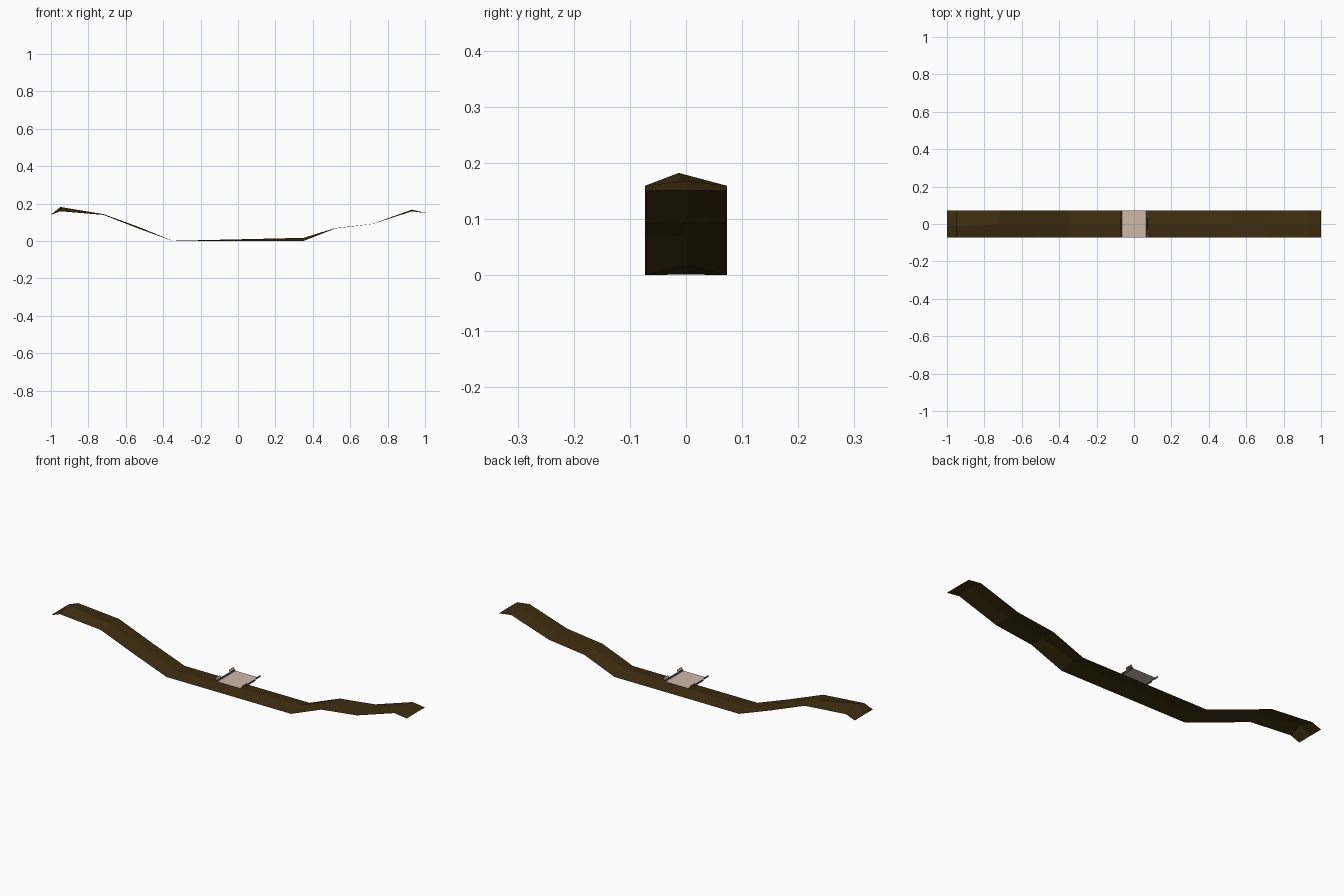
import bpy

if "Cube" in bpy.data.objects:
    bpy.data.objects.remove(bpy.data.objects["Cube"])


def material(name, rgb):
    m = bpy.data.materials.new(name)
    m.diffuse_color = (*rgb, 1)
    m.use_nodes = True
    m.node_tree.nodes["Principled BSDF"].inputs["Base Color"].default_value = m.diffuse_color
    return m


BROWN = material("dark brown leather", (0.048, 0.027, 0.005))
BEIGE = material("pale beige", (0.62, 0.48, 0.39))
GREY = material("dark grey metal", (0.085, 0.075, 0.062))


def sheet(name, rows, mat):
    """Open surface lofted through equal-length rows of points."""
    n = len(rows[0])
    verts = [p for row in rows for p in row]
    faces = [(i * n + j, (i + 1) * n + j, (i + 1) * n + j + 1, i * n + j + 1)
             for i in range(len(rows) - 1) for j in range(n - 1)]
    me = bpy.data.meshes.new(name)
    me.from_pydata(verts, [], faces)
    me.materials.append(mat)
    ob = bpy.data.objects.new(name, me)
    bpy.context.collection.objects.link(ob)
    return ob


# Long thin strap: x, edge height, ridge height, ridge y
W = 0.0735
stations = [
    (-1.0, 0.14, 0.141, 0), (-0.95, 0.159, 0.182, -0.013),
    (-0.72, 0.14, 0.144, 0), (-0.53, 0.066, 0.075, 0),
    (-0.35, 0.0, 0.001, 0), (0.35, 0.0, 0.017, 0),
    (0.52, 0.067, 0.069, 0), (0.72, 0.091, 0.092, 0),
    (0.93, 0.159, 0.168, 0), (1.0, 0.15, 0.151, 0)]
sheet("strap", [[(x, -W, e), (x, ry, r), (x, W, e)] for x, e, r, ry in stations], BROWN)

# Floating centre plate
PZ = 0.052
sheet("centre_plate", [[(x, -W, PZ), (x, W, PZ)] for x in (-0.065, 0.065)], BEIGE)

# Raised side rails: grey fold, pale lip, taller tabs at the corners
for s, side in ((-1, "left"), (1, "right")):
    def rail(name, profile, y0, y1, mat):
        sheet(f"{side}_{name}", [[(s * x, y, z) for y in ((y0, y1) if s > 0 else (y1, y0))]
                                 for x, z in profile], mat)
    rail("rail", [(0.065, PZ), (0.068, 0.058), (0.072, 0.058)], -W, W, GREY)
    rail("rail_lip", [(0.072, 0.058), (0.075, 0.053)], -0.035, 0.035, GREY)
    for y0, y1, end in ((-W, -0.036, "front"), (0.036, W, "back")):
        rail(f"{end}_tab", [(0.070, 0.057), (0.076, 0.069)], y0, y1, BEIGE)
        rail(f"{end}_tab_outer", [(0.076, 0.069), (0.0735, 0.057)], y0, y1, GREY)
